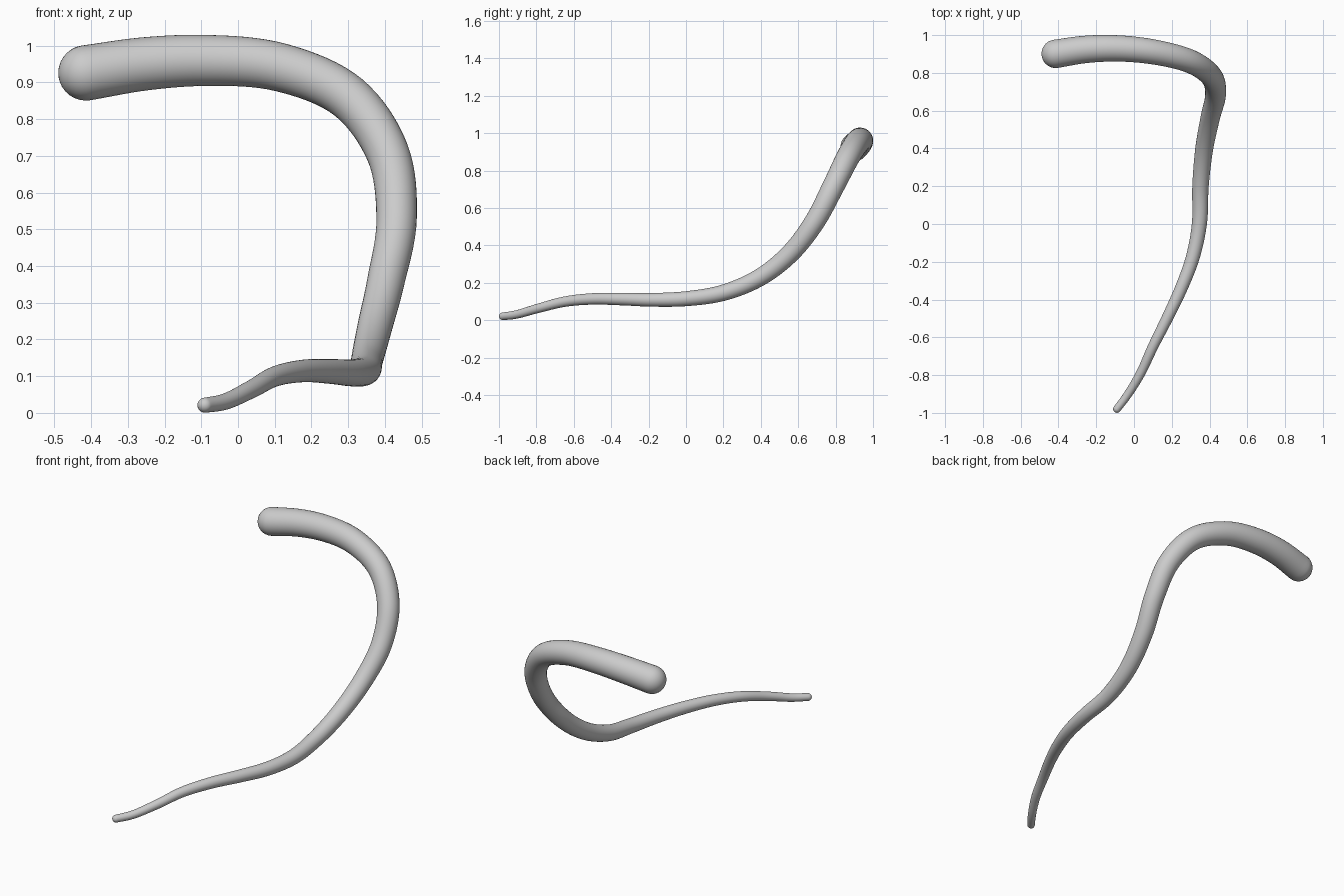
import bpy, bmesh, math
from mathutils import Vector
from mathutils.geometry import interpolate_bezier

if "Cube" in bpy.data.objects:
    bpy.data.objects.remove(bpy.data.objects["Cube"])

# Centre line, thin end to thick end
PATH = [(-0.09, -0.979, 0.021), (-0.045, -0.92, 0.028), (0.03, -0.8, 0.061),
        (0.10, -0.65, 0.099), (0.175, -0.5, 0.114), (0.25, -0.34, 0.113),
        (0.31, -0.18, 0.109), (0.346, 0.0, 0.115), (0.352, 0.2, 0.147),
        (0.372, 0.4, 0.232), (0.403, 0.56, 0.36), (0.432, 0.69, 0.53),
        (0.407, 0.785, 0.71), (0.30, 0.86, 0.86), (0.12, 0.908, 0.94),
        (-0.10, 0.93, 0.96), (-0.26, 0.924, 0.95), (-0.414, 0.901, 0.926)]
R_THIN, R_THICK = 0.0205, 0.0755
SIDES, STEPS, CAP = 32, 9, 8

# Smooth the path
P = [Vector(p) for p in PATH]
P = [2 * P[0] - P[1]] + P + [2 * P[-1] - P[-2]]
pts = []
for a, b, c, d in zip(P, P[1:], P[2:], P[3:]):
    l1, l2, l3 = (b - a).length, (c - b).length, (d - c).length
    t1 = ((b - a) / l1 * l2 + (c - b) / l2 * l1) / (l1 + l2)
    t2 = ((c - b) / l2 * l3 + (d - c) / l3 * l2) / (l2 + l3)
    pts += interpolate_bezier(b, b + t1 * l2 / 3, c - t2 * l2 / 3, c, STEPS)[:-1]
pts.append(P[-2])

# Radius grows evenly along the length
dist = [0.0]
for a, b in zip(pts, pts[1:]):
    dist.append(dist[-1] + (b - a).length)
radii = [R_THIN + (R_THICK - R_THIN) * s / dist[-1] for s in dist]
n = len(pts)
tans = [(pts[min(i + 1, n - 1)] - pts[max(i - 1, 0)]).normalized() for i in range(n)]

# Ring stations, with round caps at both ends
angles = [k * math.pi / 2 / CAP for k in range(1, CAP)]
start = [(pts[0] - tans[0] * R_THIN * math.sin(a), tans[0], R_THIN * math.cos(a))
         for a in reversed(angles)]
end = [(pts[-1] + tans[-1] * R_THICK * math.sin(a), tans[-1], R_THICK * math.cos(a))
       for a in angles]
stations = start + list(zip(pts, tans, radii)) + end

bm = bmesh.new()
rings = []
normal = tans[0].orthogonal().normalized()
for centre, tan, r in stations:
    normal = (normal - tan * normal.dot(tan)).normalized()
    side = tan.cross(normal)
    rings.append([bm.verts.new(centre + r * (normal * math.cos(t) + side * math.sin(t)))
                  for t in (2 * math.pi * k / SIDES for k in range(SIDES))])
for a, b in zip(rings, rings[1:]):
    for k in range(SIDES):
        j = (k + 1) % SIDES
        bm.faces.new((a[k], a[j], b[j], b[k]))
for ring, tip in ((rings[0], pts[0] - tans[0] * R_THIN),
                  (rings[-1], pts[-1] + tans[-1] * R_THICK)):
    v = bm.verts.new(tip)
    for k in range(SIDES):
        bm.faces.new((ring[k], ring[(k + 1) % SIDES], v))
bmesh.ops.recalc_face_normals(bm, faces=bm.faces)
for f in bm.faces:
    f.smooth = True

mesh = bpy.data.meshes.new("tapered_tail")
bm.to_mesh(mesh)
bm.free()
tail = bpy.data.objects.new("tapered_tail", mesh)
bpy.context.collection.objects.link(tail)
